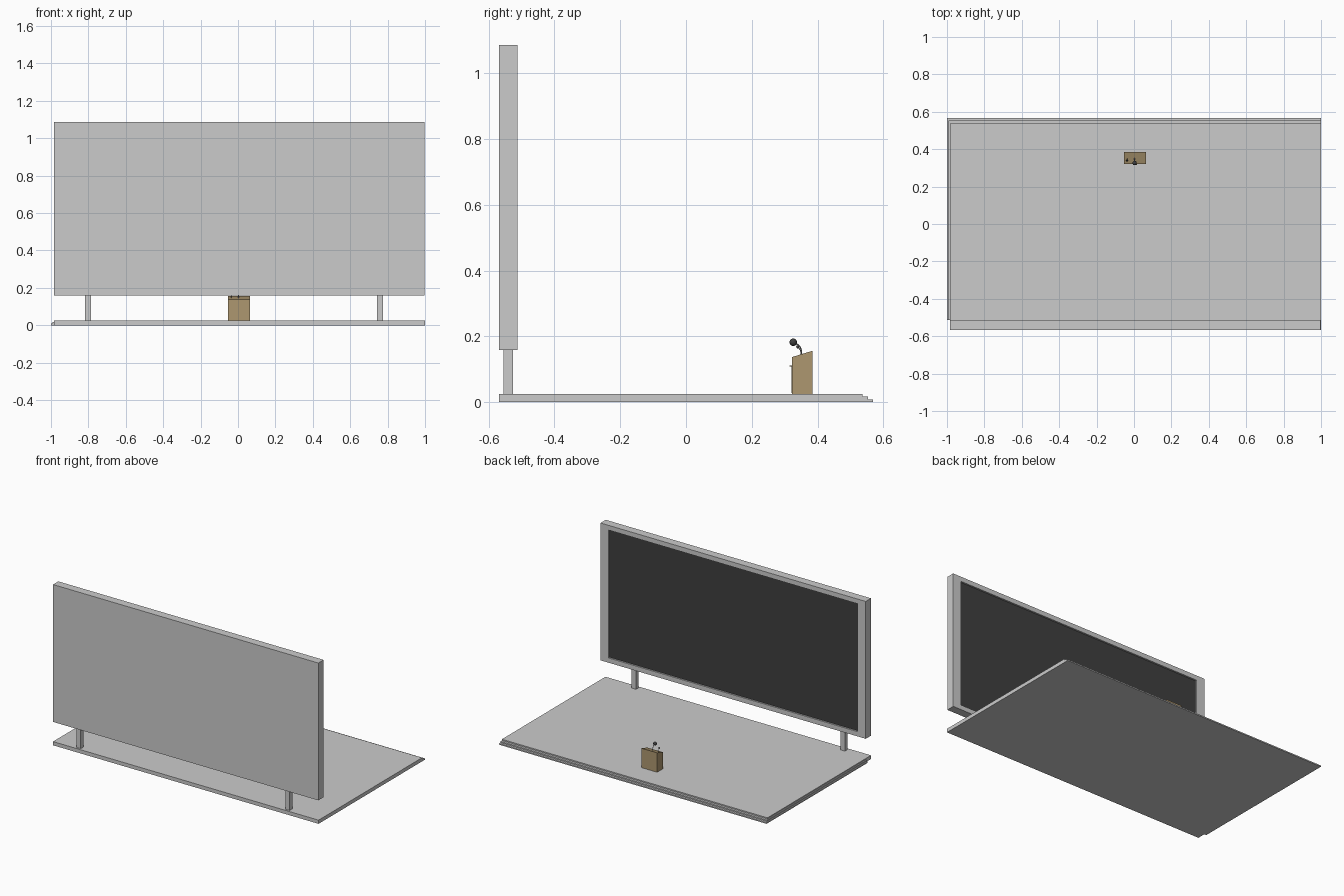
import bpy, bmesh, math
from mathutils import Vector

if "Cube" in bpy.data.objects:
    bpy.data.objects.remove(bpy.data.objects["Cube"])


def material(name, rgb):
    m = bpy.data.materials.new(name)
    m.diffuse_color = (*rgb, 1)
    m.use_nodes = True
    m.node_tree.nodes["Principled BSDF"].inputs["Base Color"].default_value = m.diffuse_color
    return m


WOOD = material("brown_wood", (0.42, 0.31, 0.16))
BLACK = material("black", (0.05, 0.05, 0.05))
METAL = material("dark_metal", (0.3, 0.3, 0.3))


def finish(name, bm, mat=None):
    bmesh.ops.recalc_face_normals(bm, faces=bm.faces[:])
    mesh = bpy.data.meshes.new(name)
    bm.to_mesh(mesh)
    bm.free()
    ob = bpy.data.objects.new(name, mesh)
    bpy.context.collection.objects.link(ob)
    if mat:
        mesh.materials.append(mat)
    return ob


def prism(name, points, offset, mat=None):
    """Extrude a closed outline along an offset vector."""
    bm = bmesh.new()
    face = bm.faces.new([bm.verts.new(p) for p in points])
    ext = bmesh.ops.extrude_face_region(bm, geom=[face], use_keep_orig=True)
    moved = [g for g in ext["geom"] if isinstance(g, bmesh.types.BMVert)]
    bmesh.ops.translate(bm, verts=moved, vec=Vector(offset))
    return finish(name, bm, mat)


def box(name, x0, x1, y0, y1, z0, z1, mat=None):
    outline = [(x0, y0, z0), (x1, y0, z0), (x1, y1, z0), (x0, y1, z0)]
    return prism(name, outline, (0, 0, z1 - z0), mat)


def ball(name, centre, radius, mat):
    bpy.ops.mesh.primitive_uv_sphere_add(segments=20, ring_count=12,
                                         radius=radius, location=centre)
    ob = bpy.context.object
    ob.name = name
    ob.data.materials.append(mat)
    bpy.ops.object.shade_smooth()


def stem(name, points, radius, mat):
    curve = bpy.data.curves.new(name, "CURVE")
    curve.dimensions = "3D"
    curve.bevel_depth = radius
    curve.bevel_resolution = 2
    curve.use_fill_caps = True
    spline = curve.splines.new("BEZIER")
    spline.bezier_points.add(len(points) - 1)
    for bp, p in zip(spline.bezier_points, points):
        bp.co = p
        bp.handle_left_type = bp.handle_right_type = "AUTO"
    curve.materials.append(mat)
    ob = bpy.data.objects.new(name, curve)
    bpy.context.collection.objects.link(ob)


# Stage: slab with two low steps along the +y and -x edges, clear of the back strip
XB, YB, YS = -0.985, -0.568, -0.512
outer = [(-1.0, 0.568, 0.0083), (-0.992, 0.553, 0.0167), (XB, 0.537, 0.025)]
bm = bmesh.new()
rings = []
z = 0
for x, y, top in outer:
    for h in (z, top):
        rings.append([bm.verts.new(p) for p in (
            (XB, YB, h), (1, YB, h), (1, y, h), (x, y, h), (x, YS, h), (XB, YS, h))])
    z = top
for a, b in zip(rings, rings[1:]):
    for i in range(6):
        j = (i + 1) % 6
        quad = [a[i], a[j], b[j], b[i]]
        if len({tuple(v.co) for v in quad}) == 4:
            bm.faces.new(quad)
bm.faces.new(rings[0])
bm.faces.new(rings[-1])
bmesh.ops.remove_doubles(bm, verts=bm.verts[:], dist=1e-5)
finish("stage", bm)

# Screen housing: box whose +y face is inset and recessed for the display
X0, X1, Y0, Y1, Z0, Z1 = -0.985, 0.998, -0.568, -0.512, 0.158, 1.086
MX, MZ, DEPTH = 0.06, 0.032, 0.012
box("screen_back", X0, X1, Y0, Y1 - DEPTH, Z0, Z1)


def rect(bm, x0, x1, z0, z1, y):
    return [bm.verts.new(p) for p in ((x0, y, z0), (x1, y, z0), (x1, y, z1), (x0, y, z1))]


bm = bmesh.new()
loops = [rect(bm, X0 + d * MX, X1 - d * MX, Z0 + d * MZ, Z1 - d * MZ, y)
         for d, y in ((0, Y1 - DEPTH), (0, Y1), (1, Y1), (1, Y1 - DEPTH))]
for a, b in zip(loops, loops[1:] + loops[:1]):
    for i in range(4):
        j = (i + 1) % 4
        bm.faces.new((a[i], a[j], b[j], b[i]))
finish("screen_frame", bm)
box("display_panel", X0 + MX, X1 - MX, Y1 - DEPTH - 0.002, Y1 - DEPTH + 0.001,
    Z0 + MZ, Z1 - MZ, BLACK)

# Screen posts
for name, x in (("left_post", -0.803), ("right_post", 0.758)):
    box(name, x - 0.016, x + 0.016, -0.555, -0.526, 0.025, Z0 + 0.002)

# Lectern with sloping top, door and small handle on the speaker side
side = [(-0.053, y, z) for y, z in
        ((0.322, 0.025), (0.384, 0.025), (0.384, 0.156), (0.322, 0.137))]
prism("lectern_body", side, (0.117, 0, 0), WOOD)
box("lectern_door", -0.042, 0.054, 0.3205, 0.323, 0.028, 0.112, WOOD)
box("door_handle", -0.006, 0.016, 0.315, 0.322, 0.109, 0.112, WOOD)

# Gooseneck microphone and a smaller one beside it
stem("microphone_neck", [(0.003, 0.352, 0.144), (0.003, 0.346, 0.169),
                         (0.003, 0.328, 0.181)], 0.002, METAL)
ball("microphone_head", (0.003, 0.326, 0.182), 0.0115, BLACK)
stem("small_microphone_neck", [(-0.037, 0.350, 0.144), (-0.037, 0.347, 0.158),
                               (-0.037, 0.341, 0.167)], 0.0012, METAL)
ball("small_microphone_head", (-0.037, 0.340, 0.168), 0.005, BLACK)
